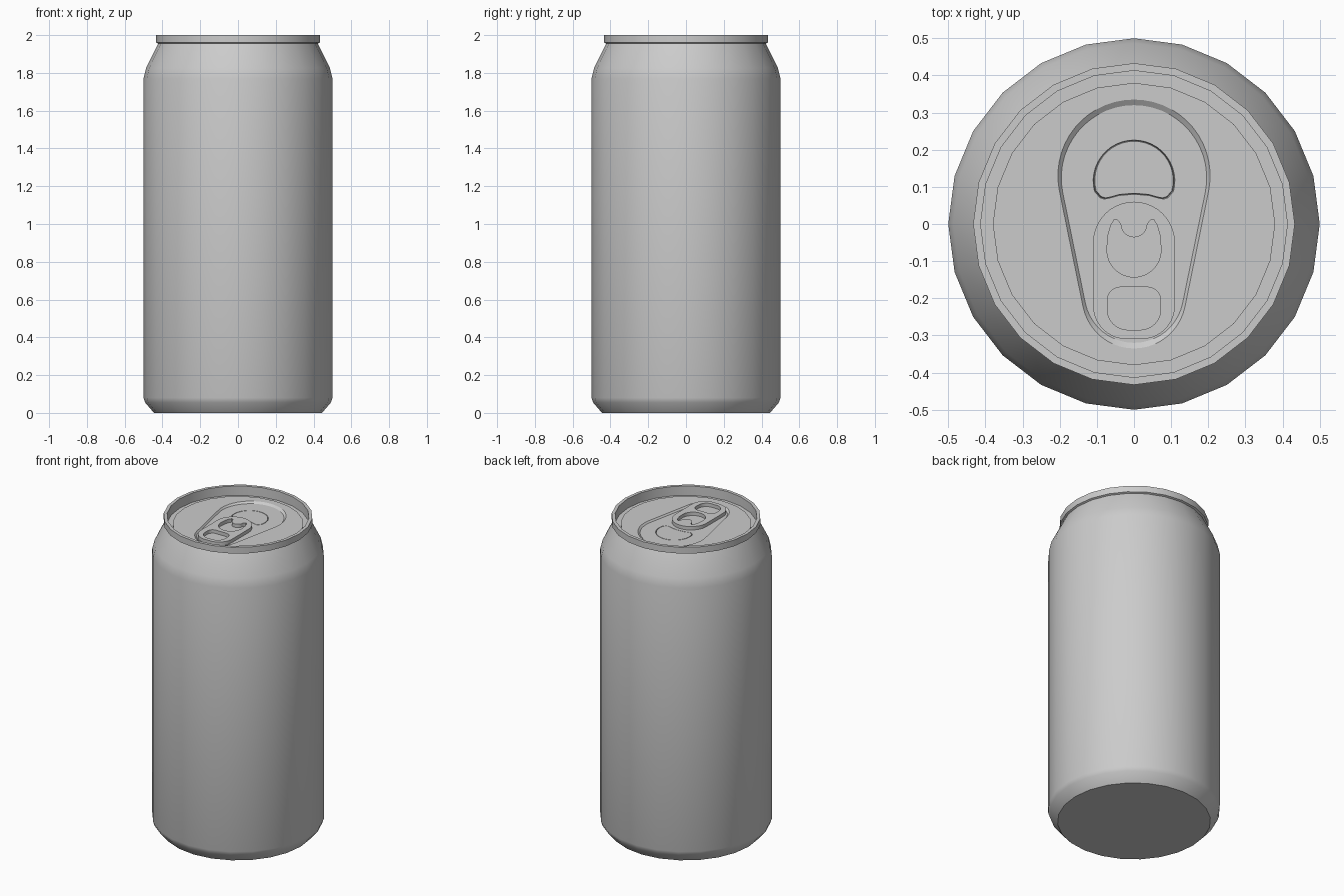
import bpy, bmesh
from math import sin, cos, radians, pi

if "Cube" in bpy.data.objects:
    bpy.data.objects.remove(bpy.data.objects["Cube"])

SIDES = 24
PANEL_Z, FLOOR_Z = 1.950, 1.940


def arc(cx, cy, r, a0, a1, n=10):
    return [(cx + r * cos(radians(a0 + (a1 - a0) * i / n)),
             cy + r * sin(radians(a0 + (a1 - a0) * i / n))) for i in range(n + 1)]


def mirrored(half):
    """Close a right-hand half outline by mirroring it across x = 0."""
    return half + [(-x, y) for x, y in reversed(half) if x > 1e-4]


def scaled(pts, f, cy):
    return [(x * f, cy + (y - cy) * f) for x, y in pts]


def ring(r):
    return [(r * cos(2 * pi * i / SIDES), r * sin(2 * pi * i / SIDES)) for i in range(SIDES)]


def add_loop(bm, pts, z):
    return [bm.verts.new((x, y, z)) for x, y in pts]


def loft(bm, a, b):
    n = len(a)
    for i in range(n):
        bm.faces.new((a[i], a[(i + 1) % n], b[(i + 1) % n], b[i]))


def fill(bm, *loops):
    """Fill a flat outline, treating further loops as holes."""
    edges = []
    for lp in loops:
        for i, v in enumerate(lp):
            w = lp[(i + 1) % len(lp)]
            edges.append(bm.edges.get((v, w)) or bm.edges.new((v, w)))
    res = bmesh.ops.triangle_fill(bm, edges=edges, use_beauty=True, normal=(0, 0, 1))
    return [f for f in res["geom"] if isinstance(f, bmesh.types.BMFace)]


def finish(bm, name, angle=35):
    me = bpy.data.meshes.new(name)
    bm.to_mesh(me)
    bm.free()
    ob = bpy.data.objects.new(name, me)
    bpy.context.collection.objects.link(ob)
    bpy.ops.object.select_all(action='DESELECT')
    ob.select_set(True)
    bpy.context.view_layer.objects.active = ob
    bpy.ops.object.shade_smooth_by_angle(angle=radians(angle))
    return ob


# Can body: revolved profile from the base up over the rim to the countersink
profile = [(0.445, 0), (0.492, 0.055), (0.5, 0.08), (0.5, 1.77), (0.487, 1.825),
           (0.422, 1.955), (0.433, 1.96), (0.433, 2.0), (0.413, 2.0),
           (0.413, 1.94), (0.38, 1.94), (0.38, PANEL_Z)]
bm = bmesh.new()
loops = [add_loop(bm, ring(r), z) for r, z in profile]
for a, b in zip(loops, loops[1:]):
    loft(bm, a, b)
bm.faces.new(list(reversed(loops[0])))
finish(bm, "can_body")

# Outlines on the lid
recess = mirrored(arc(0, -0.195, 0.14, -90, -11.5) + arc(0, 0.13, 0.205, -11.5, 90, 14))
mouth = mirrored([(0, 0.080), (0.04, 0.077), (0.065, 0.070), (0.08, 0.067), (0.092, 0.071)]
                 + arc(0, 0.116, 0.11, -15, 90, 12))
tab = mirrored([(0, -0.31)] + arc(0.02, -0.22, 0.09, -90, 0) + arc(0, -0.05, 0.11, 0, 90))
finger_hole = mirrored([(0, -0.285)] + arc(0.017, -0.23, 0.055, -90, 0, 8)
                       + arc(0.037, -0.205, 0.035, 0, 90, 6) + [(0, -0.17)])
rivet_hole = mirrored(arc(0, -0.07, 0.073, -90, 0, 8)
                      + [(0.070, -0.03), (0.062, -0.003), (0.053, 0.012), (0.046, 0.012)]
                      + arc(0, 0, 0.036, 0, -90, 6))

# Lid: panel with sloped recess and a scored mouth opening
bm = bmesh.new()
edge = add_loop(bm, ring(0.38), PANEL_Z)
recess_top = add_loop(bm, recess, PANEL_Z)
recess_low = add_loop(bm, scaled(recess, 0.955, 0), FLOOR_Z)
score = [add_loop(bm, scaled(mouth, f, 0.145), z) for f, z in
         ((1.0, FLOOR_Z), (0.98, FLOOR_Z - 0.008), (0.96, FLOOR_Z))]
fill(bm, edge, recess_top)
loft(bm, recess_top, recess_low)
fill(bm, recess_low, score[0])
loft(bm, score[0], score[1])
loft(bm, score[1], score[2])
fill(bm, score[2])
bm.normal_update()
bmesh.ops.reverse_faces(bm, faces=[f for f in bm.faces if f.normal.z < 0])
finish(bm, "lid", 25)

# Pull tab: plate with two holes, extruded upward
bm = bmesh.new()
base = fill(bm, *[add_loop(bm, o, FLOOR_Z + 0.002) for o in (tab, finger_hole, rivet_hole)])
new = bmesh.ops.extrude_face_region(bm, geom=base, use_keep_orig=True)["geom"]
bmesh.ops.translate(bm, vec=(0, 0, 0.022), verts=[v for v in new if isinstance(v, bmesh.types.BMVert)])
bmesh.ops.recalc_face_normals(bm, faces=bm.faces[:])
finish(bm, "pull_tab")
